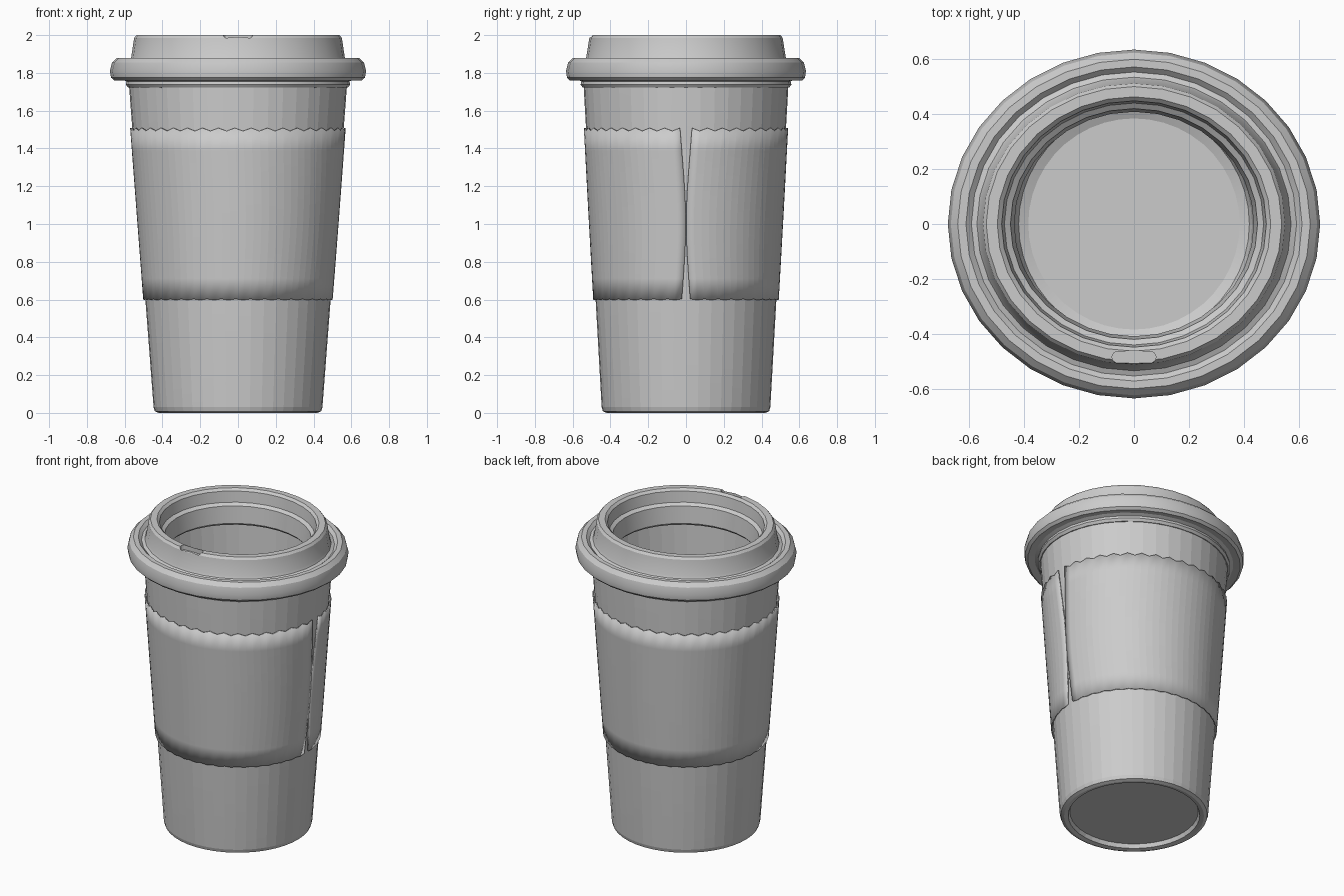
import bpy
import bmesh
import math

cube = bpy.data.objects.get("Cube")
if cube:
    bpy.data.objects.remove(cube)

# One plain grey for the whole cup
grey = bpy.data.materials.new("plain grey")
grey.use_nodes = True
COLOUR = (0.6, 0.6, 0.6, 1)
grey.diffuse_color = COLOUR
grey.node_tree.nodes["Principled BSDF"].inputs["Base Color"].default_value = COLOUR


def oval(r, angle, z):
    """Point on the body: round at the base, slightly oval towards the top."""
    return (r * math.cos(angle), r * math.sin(angle) * (1 - 0.035 * z), z)


def finish(bm, name):
    bmesh.ops.recalc_face_normals(bm, faces=bm.faces)
    mesh = bpy.data.meshes.new(name)
    bm.to_mesh(mesh)
    bm.free()
    mesh.materials.append(grey)
    obj = bpy.data.objects.new(name, mesh)
    bpy.context.scene.collection.objects.link(obj)
    return obj


def lathe(name, profile, sides, closed):
    """Revolve a profile of (radius, height); open profiles are capped at both ends."""
    bm = bmesh.new()
    rings = [[bm.verts.new(oval(r, math.tau * i / sides, z)) for i in range(sides)]
             for r, z in profile]
    pairs = list(zip(rings, rings[1:]))
    if closed:
        pairs.append((rings[-1], rings[0]))
    else:
        bm.faces.new(rings[0])
        bm.faces.new(rings[-1])
    for low, high in pairs:
        for i in range(sides):
            j = (i + 1) % sides
            bm.faces.new((low[i], low[j], high[j], high[i]))
    return finish(bm, name)


def smooth(obj, degrees):
    bpy.ops.object.select_all(action='DESELECT')
    obj.select_set(True)
    bpy.context.view_layer.objects.active = obj
    bpy.ops.object.shade_smooth_by_angle(angle=math.radians(degrees))


# Tapered cup: recessed underside, outer wall, rolled lip, inner wall and floor
cup = lathe("cup", [
    (0.385, 0.03), (0.395, 0.005), (0.42, 0), (0.44, 0.008), (0.447, 0.03),
    (0.576, 1.72), (0.576, 1.77), (0.555, 1.77),
    (0.43, 0.09), (0.42, 0.065), (0.385, 0.05)], 44, False)

# Lid: lower bead, wide rounded flange, groove, raised rim and open centre
lid = lathe("lid", [
    (0.56, 1.72), (0.582, 1.722), (0.594, 1.738), (0.59, 1.755), (0.612, 1.765),
    (0.655, 1.76), (0.672, 1.775), (0.678, 1.81), (0.667, 1.855), (0.642, 1.88),
    (0.612, 1.88), (0.592, 1.862), (0.572, 1.87), (0.565, 1.885), (0.55, 1.985),
    (0.538, 2.0), (0.498, 2.0), (0.482, 1.985), (0.472, 1.915), (0.45, 1.9),
    (0.436, 1.79), (0.45, 1.775), (0.55, 1.775)], 32, True)

# Sip slot sunk into the front of the rim
bm = bmesh.new()
bmesh.ops.create_cone(bm, cap_ends=True, segments=16, radius1=0.5, radius2=0.5, depth=1)
for v in bm.verts:
    v.co.x = v.co.x * 0.05 + math.copysign(0.055, v.co.x) if abs(v.co.x) > 0.01 else 0
    v.co.y = v.co.y * 0.045 - 0.485
    v.co.z = v.co.z * 0.06 + 2.0
slot_cutter = finish(bm, "sip_slot_cutter")
slot_cutter.hide_render = True
slot_cutter.hide_viewport = True
cut = lid.modifiers.new("sip slot", 'BOOLEAN')
cut.operation = 'DIFFERENCE'
cut.solver = 'EXACT'
cut.object = slot_cutter

# Thin sleeve with wavy edges and a side seam that opens at both ends
bm = bmesh.new()
COLUMNS, ROWS = 80, 8
LOW, HIGH = 0.6, 1.5
rows = []
for k in range(ROWS + 1):
    t = k / ROWS
    gap = 0.003 + 0.07 * max(0, abs(t - 0.45) - 0.08) ** 1.2 * 2
    row = []
    for i in range(COLUMNS + 1):
        angle = gap + (math.tau - 2 * gap) * i / COLUMNS
        wave = 0.008 * (-1) ** i if k == ROWS else 0.003 * (-1) ** i if k == 0 else 0
        z = LOW + (HIGH - LOW) * t + wave
        row.append(bm.verts.new(oval(0.447 + 0.0763 * z + 0.009, angle, z)))
    rows.append(row)
for low, high in zip(rows, rows[1:]):
    for i in range(COLUMNS):
        bm.faces.new((low[i], low[i + 1], high[i + 1], high[i]))
sleeve = finish(bm, "sleeve")
wall = sleeve.modifiers.new("thickness", 'SOLIDIFY')
wall.thickness = 0.008
wall.offset = -1

# Faceted card walls, softly rounded lid
smooth(cup, 5)
smooth(sleeve, 3)
smooth(lid, 25)
